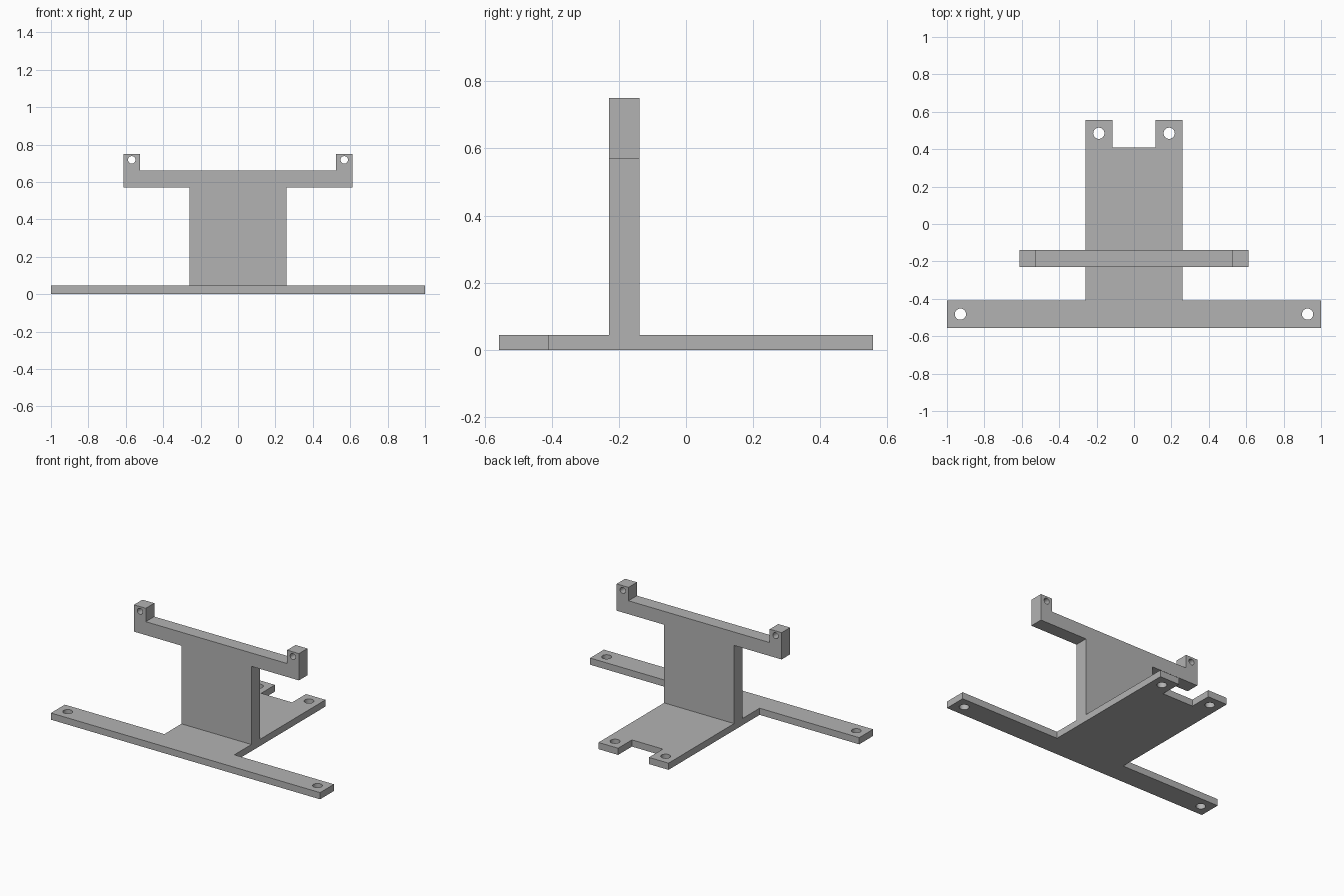
import bpy
import bmesh
from math import pi
from mathutils import Matrix

default = bpy.data.objects.get("Cube")
if default:
    bpy.data.objects.remove(default, do_unlink=True)

grey = bpy.data.materials.new("matte grey")
grey.use_nodes = True
colour = (0.45, 0.45, 0.45, 1)
grey.diffuse_color = colour
grey.node_tree.nodes["Principled BSDF"].inputs["Base Color"].default_value = colour

UPRIGHT = Matrix.Rotation(pi / 2, 4, "X")  # turns flat x-y profiles to face the front


def make_object(name, bm):
    mesh = bpy.data.meshes.new(name)
    bmesh.ops.recalc_face_normals(bm, faces=bm.faces[:])
    bm.to_mesh(mesh)
    bm.free()
    obj = bpy.data.objects.new(name, mesh)
    bpy.context.collection.objects.link(obj)
    return obj


def mirrored_plate(name, half, thickness, holes, matrix):
    """Extrude a half outline mirrored across x = 0, then drill mirrored holes."""
    bm = bmesh.new()
    outline = half + [(-x, y) for x, y in reversed(half)]
    face = bm.faces.new([bm.verts.new((x, y, 0)) for x, y in outline])
    top = bmesh.ops.extrude_face_region(bm, geom=[face])["geom"]
    moved = [v for v in top if isinstance(v, bmesh.types.BMVert)]
    bmesh.ops.translate(bm, verts=moved, vec=(0, 0, thickness))
    bm.transform(matrix)
    plate = make_object(name, bm)
    plate.data.materials.append(grey)

    # One cutter holds every drill cylinder
    bm = bmesh.new()
    for x, y, radius in holes:
        for side in (-1, 1):
            bmesh.ops.create_cone(
                bm, cap_ends=True, segments=32, radius1=radius, radius2=radius,
                depth=thickness * 3,
                matrix=Matrix.Translation((side * x, y, thickness / 2)))
    bm.transform(matrix)
    cutter = make_object(name + "_drill", bm)
    cutter.data.materials.append(grey)
    cutter.hide_render = True

    drill = plate.modifiers.new("holes", "BOOLEAN")
    drill.operation = "DIFFERENCE"
    drill.solver = "EXACT"
    drill.object = cutter
    bpy.ops.object.select_all(action="DESELECT")
    plate.select_set(True)
    bpy.context.view_layer.objects.active = plate
    bpy.ops.object.modifier_apply(modifier=drill.name)
    bpy.data.objects.remove(cutter, do_unlink=True)
    bpy.ops.object.shade_smooth_by_angle()
    return plate


# Flat T-shaped base with a notched rear end
base_height = 0.045
mirrored_plate(
    "base_plate",
    [(1, -0.557), (1, -0.41), (0.26, -0.41), (0.26, 0.557),
     (0.115, 0.557), (0.115, 0.41)],
    base_height,
    [(0.928, -0.482, 0.03), (0.188, 0.485, 0.03)],
    Matrix.Identity(4))

# Upright support with a crossbar and raised drilled ears
mirrored_plate(
    "upright_bracket",
    [(0.26, base_height), (0.26, 0.57), (0.613, 0.57), (0.613, 0.75),
     (0.525, 0.75), (0.525, 0.66)],
    0.09,
    [(0.568, 0.718, 0.02)],
    Matrix.Translation((0, -0.139, 0)) @ UPRIGHT)
